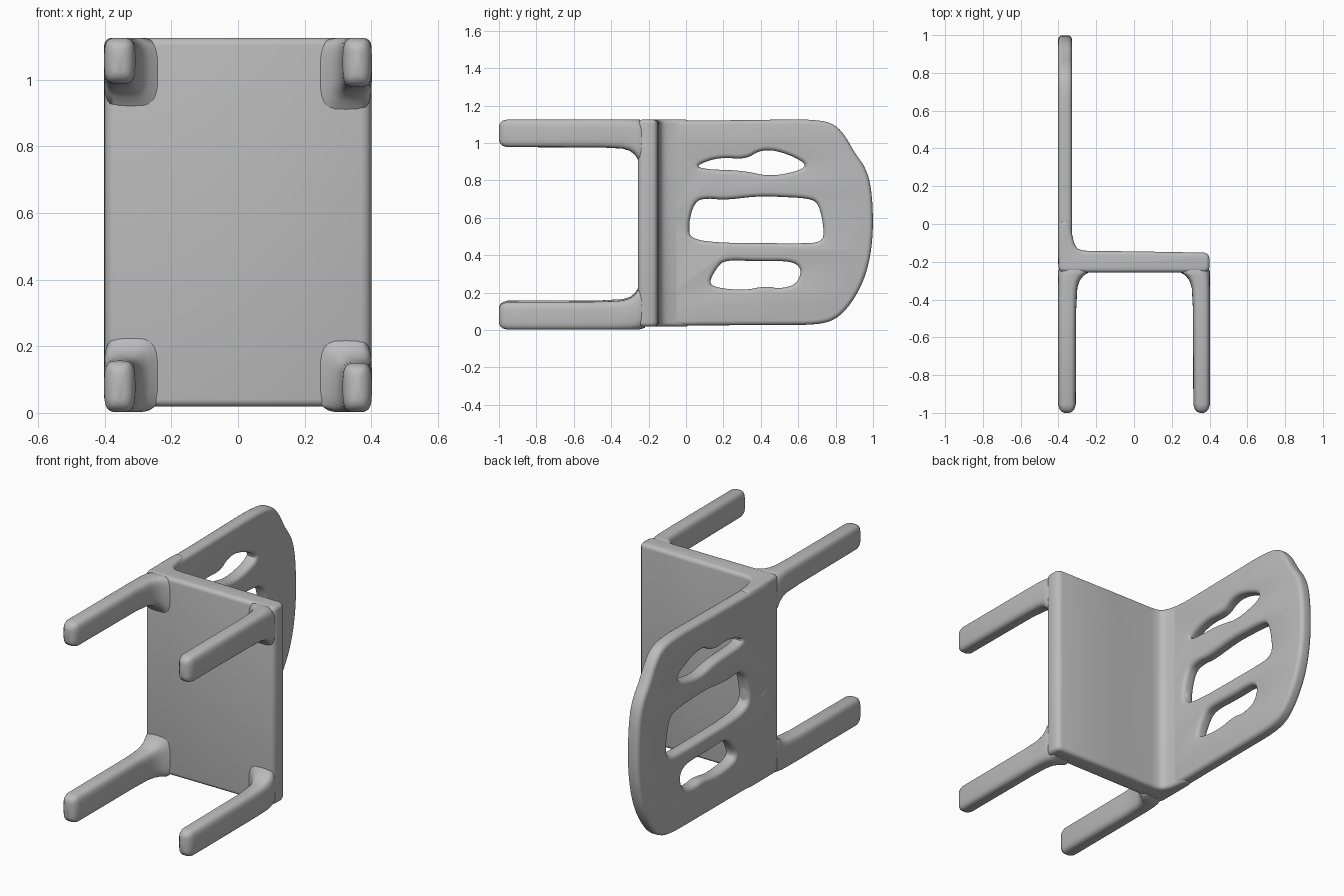
import bpy, bmesh, math
from mathutils import Matrix

if "Cube" in bpy.data.objects:
    bpy.data.objects.remove(bpy.data.objects["Cube"])

grey = bpy.data.materials.new("plain grey")
grey.diffuse_color = (0.5, 0.5, 0.5, 1)
grey.use_nodes = True
grey.node_tree.nodes["Principled BSDF"].inputs["Base Color"].default_value = grey.diffuse_color

MID = 0.564  # middle height of the chair, which lies on its side


def finish(obj, angle=40):
    """Give a part its colour and smooth shading."""
    obj.data.materials.clear()
    obj.data.materials.append(grey)
    bpy.ops.object.select_all(action='DESELECT')
    obj.select_set(True)
    bpy.context.view_layer.objects.active = obj
    bpy.ops.object.shade_smooth_by_angle(angle=math.radians(angle))


def soften(pts, cut, rounds=2):
    """Round the corners of a closed outline."""
    for _ in range(rounds):
        out = []
        for i, (ax, ay) in enumerate(pts):
            bx, by = pts[(i + 1) % len(pts)]
            t = min(0.25, cut / math.hypot(bx - ax, by - ay))
            out += [(ax + (bx - ax) * t, ay + (by - ay) * t),
                    (bx + (ax - bx) * t, by + (ay - by) * t)]
        pts, cut = out, cut * 0.5
    return pts


def panel(name, outlines, thickness, edge, matrix):
    """Slab with rounded edges; outlines after the first become holes."""
    curve = bpy.data.curves.new(name, 'CURVE')
    curve.dimensions = '2D'
    curve.fill_mode = 'BOTH'
    curve.extrude = thickness / 2 - edge
    curve.bevel_depth = edge
    curve.bevel_resolution = 3
    curve.offset = -edge
    for pts in outlines:
        spline = curve.splines.new('POLY')
        spline.points.add(len(pts) - 1)
        for p, (u, v) in zip(spline.points, pts):
            p.co = (u, v, 0, 1)
        spline.use_cyclic_u = True
    source = bpy.data.objects.new(name + "_outline", curve)
    bpy.context.collection.objects.link(source)
    deps = bpy.context.evaluated_depsgraph_get()
    mesh = bpy.data.meshes.new_from_object(source.evaluated_get(deps))
    bpy.data.objects.remove(source)
    mesh.transform(matrix)
    bm = bmesh.new()
    bm.from_mesh(mesh)
    bmesh.ops.remove_doubles(bm, verts=bm.verts, dist=0.0005)
    bmesh.ops.recalc_face_normals(bm, faces=bm.faces)
    bm.to_mesh(mesh)
    bm.free()
    obj = bpy.data.objects.new(name, mesh)
    bpy.context.collection.objects.link(obj)
    finish(obj)


def leg(name, sx, sz, width, depth):
    """Rounded leg that flares inward where it meets the seat."""
    # along y: position, inset of the rounded tip, inward flare
    rings = [(-1.0, 0.034, 0), (-0.993, 0.018, 0), (-0.98, 0.007, 0),
             (-0.955, 0, 0), (-0.45, 0, 0.002), (-0.34, 0, 0.008),
             (-0.3, 0, 0.02), (-0.272, 0, 0.042), (-0.252, 0, 0.075),
             (-0.22, 0.01, 0.075)]
    n = 28
    bm = bmesh.new()
    loops = []
    for y, inset, flare in rings:
        loop = []
        hx, hz = (width + flare) / 2, (depth + flare) / 2
        for k in range(n):
            a = math.tau * k / n
            c, s = math.cos(a), math.sin(a)
            u = math.copysign(abs(c) ** 0.55, c) * (hx - inset)
            v = math.copysign(abs(s) ** 0.55, s) * (hz - inset)
            loop.append(bm.verts.new((sx * (0.402 - hx + u), y,
                                      MID + sz * (0.562 - hz + v))))
        loops.append(loop)
    for a, b in zip(loops, loops[1:]):
        for k in range(n):
            bm.faces.new((a[k], a[(k + 1) % n], b[(k + 1) % n], b[k]))
    bm.faces.new(loops[0])
    bm.faces.new(loops[-1])
    bmesh.ops.recalc_face_normals(bm, faces=bm.faces)
    mesh = bpy.data.meshes.new(name)
    bm.to_mesh(mesh)
    bm.free()
    obj = bpy.data.objects.new(name, mesh)
    bpy.context.collection.objects.link(obj)
    finish(obj, 60)


# Seat, with a cove where it runs up into the backrest
seat = [(-0.4, -0.257), (0.4, -0.257), (0.4, -0.152), (0, -0.145),
        (-0.27, -0.142), (-0.31, -0.125), (-0.33, -0.05), (-0.335, 0.02),
        (-0.4, 0.02)]
panel("seat", [soften(seat, 0.02)], 1.106, 0.022,
      Matrix.Translation((0, 0, 0.572)))

# Backrest: arched outline, three slots and a small gap (y, z)
outline = [(-0.23, 0.022), (0.1, 0.025), (0.7, 0.028), (0.8, 0.055),
           (0.88, 0.135), (0.95, 0.26), (0.988, 0.4), (1.002, 0.56),
           (0.992, 0.76), (0.96, 0.87), (0.9, 0.95), (0.845, 1.05),
           (0.78, 1.11), (0.66, 1.127), (0.1, 1.12), (-0.23, 1.12)]
middle_slot = [(0.01, 0.55), (0.045, 0.69), (0.12, 0.705), (0.2, 0.695),
               (0.4, 0.717), (0.65, 0.705), (0.71, 0.68), (0.74, 0.53),
               (0.725, 0.468), (0.6, 0.463), (0.18, 0.467), (0.03, 0.485)]
upper_slot = [(0.05, 0.88), (0.18, 0.925), (0.32, 0.912), (0.4, 0.965),
              (0.51, 0.955), (0.65, 0.89), (0.61, 0.852), (0.45, 0.82),
              (0.31, 0.852), (0.1, 0.86)]
lower_slot = [(0.12, 0.25), (0.165, 0.335), (0.21, 0.375), (0.4, 0.367),
              (0.56, 0.37), (0.62, 0.33), (0.595, 0.245), (0.5, 0.22),
              (0.43, 0.236), (0.31, 0.212), (0.17, 0.225)]
gap = [(-0.13, 0.535), (-0.1, 0.56), (-0.075, 0.54), (-0.1, 0.518)]
upright = Matrix(((0, 0, 1, -0.365), (1, 0, 0, 0), (0, 1, 0, 0), (0, 0, 0, 1)))
panel("backrest", [soften(outline, 0.05)]
      + [soften(s, 0.04) for s in (middle_slot, upper_slot, lower_slot, gap)],
      0.074, 0.024, upright)

# Legs: the back pair is slightly thicker than the front pair
for sz, level in ((-1, "lower"), (1, "upper")):
    leg("back_leg_" + level, -1, sz, 0.094, 0.155 if sz < 0 else 0.138)
    leg("front_leg_" + level, 1, sz, 0.088, 0.148)
